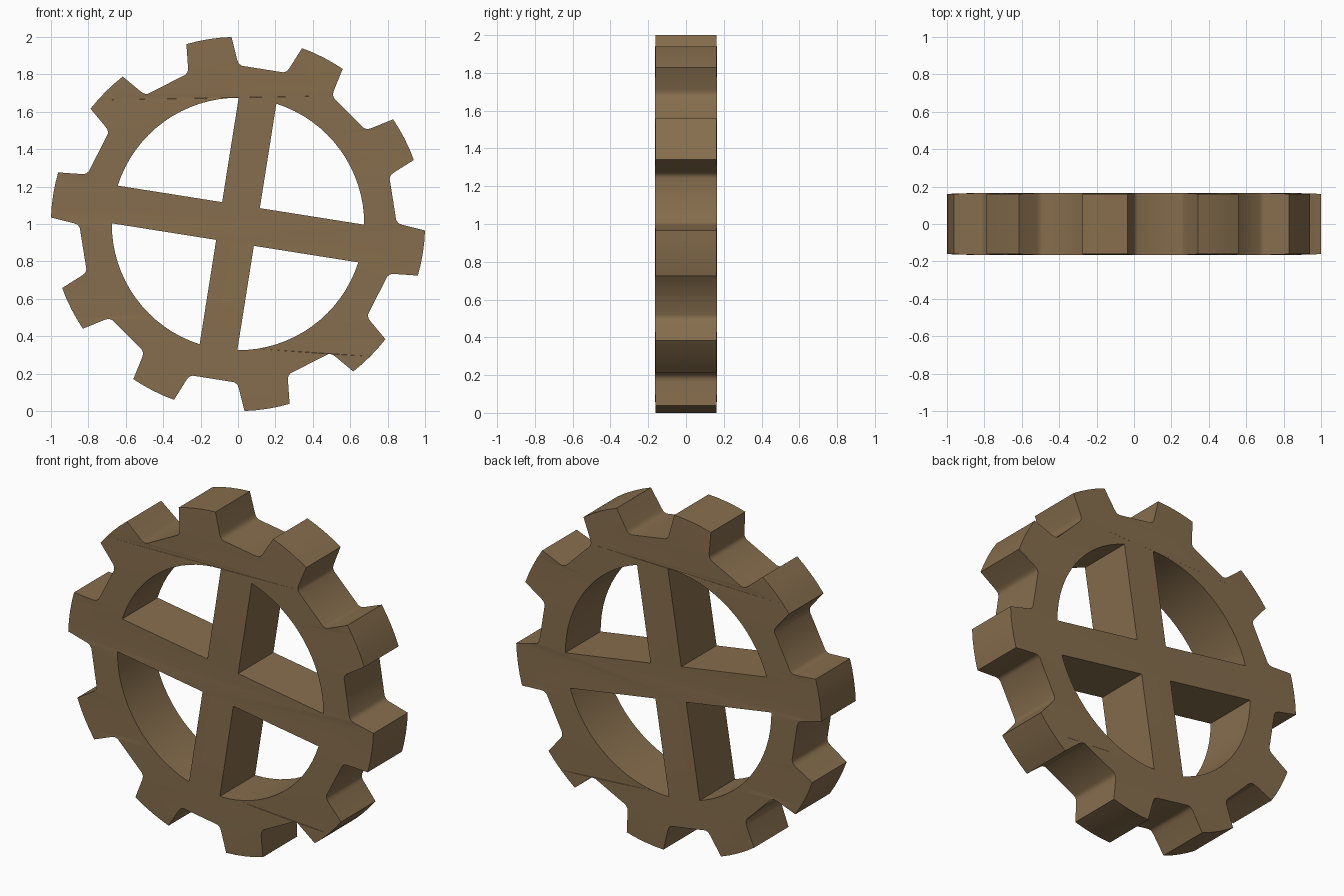
import bpy
from math import radians, sin, cos, asin, pi
from mathutils import Matrix

if "Cube" in bpy.data.objects:
    bpy.data.objects.remove(bpy.data.objects["Cube"])

TEETH, TILT = 10, radians(-9)
R_HOLE, SPOKE, DEPTH = 0.675, 0.102, 0.165


def polar(r, a):
    return (r * cos(a), r * sin(a))


def turn(p, a):
    return (p[0] * cos(a) - p[1] * sin(a), p[0] * sin(a) + p[1] * cos(a))


# Half tooth: filleted root up to the tip, mirrored about the tooth axis
root = [(0.832, 0.153), (0.842, 0.142), (0.85, 0.137), (0.868, 0.133)]
tip = [polar(1.0005, radians(d)) for d in (-7, -3.5, 0, 3.5, 7)]
tooth = [(x, -y) for x, y in root] + tip + root[::-1]
outline = [turn(p, TILT + i * 2 * pi / TEETH) for i in range(TEETH) for p in tooth]
loops = [outline]

# Four quadrant windows leaving crossed spokes
a0 = asin(SPOKE / R_HOLE)
N = 16
window = [(SPOKE, SPOKE)] + [polar(R_HOLE, a0 + (pi / 2 - 2 * a0) * i / N) for i in range(N + 1)]
for k in range(4):
    loops.append([turn(p, TILT + k * pi / 2) for p in window])

# Filled, extruded flat curve
curve = bpy.data.curves.new("gear_profile", 'CURVE')
curve.dimensions = '2D'
curve.fill_mode = 'BOTH'
curve.extrude = DEPTH
for loop in loops:
    s = curve.splines.new('POLY')
    s.points.add(len(loop) - 1)
    for pt, (x, y) in zip(s.points, loop):
        pt.co = (x, y, 0, 1)
    s.use_cyclic_u = True

gear = bpy.data.objects.new("gear_wheel", curve)
bpy.context.collection.objects.link(gear)
bpy.context.view_layer.objects.active = gear
gear.select_set(True)
bpy.ops.object.convert(target='MESH')
gear = bpy.context.object

# Weld, thin the tooth tips slightly, then stand upright
bpy.ops.object.mode_set(mode='EDIT')
bpy.ops.mesh.select_all(action='SELECT')
bpy.ops.mesh.remove_doubles(threshold=0.0005)
bpy.ops.mesh.normals_make_consistent(inside=False)
bpy.ops.object.mode_set(mode='OBJECT')
for v in gear.data.vertices:
    if v.co.xy.length > 0.95:
        v.co.z *= 0.975
gear.data.transform(Matrix.Translation((0, 0, 1)) @ Matrix.Rotation(pi / 2, 4, 'X'))
bpy.ops.object.shade_smooth_by_angle(angle=radians(25))

# Brown wood colour
mat = bpy.data.materials.new("brown")
mat.diffuse_color = (0.24, 0.155, 0.075, 1)
mat.use_nodes = True
mat.node_tree.nodes["Principled BSDF"].inputs["Base Color"].default_value = mat.diffuse_color
gear.data.materials.clear()
gear.data.materials.append(mat)
